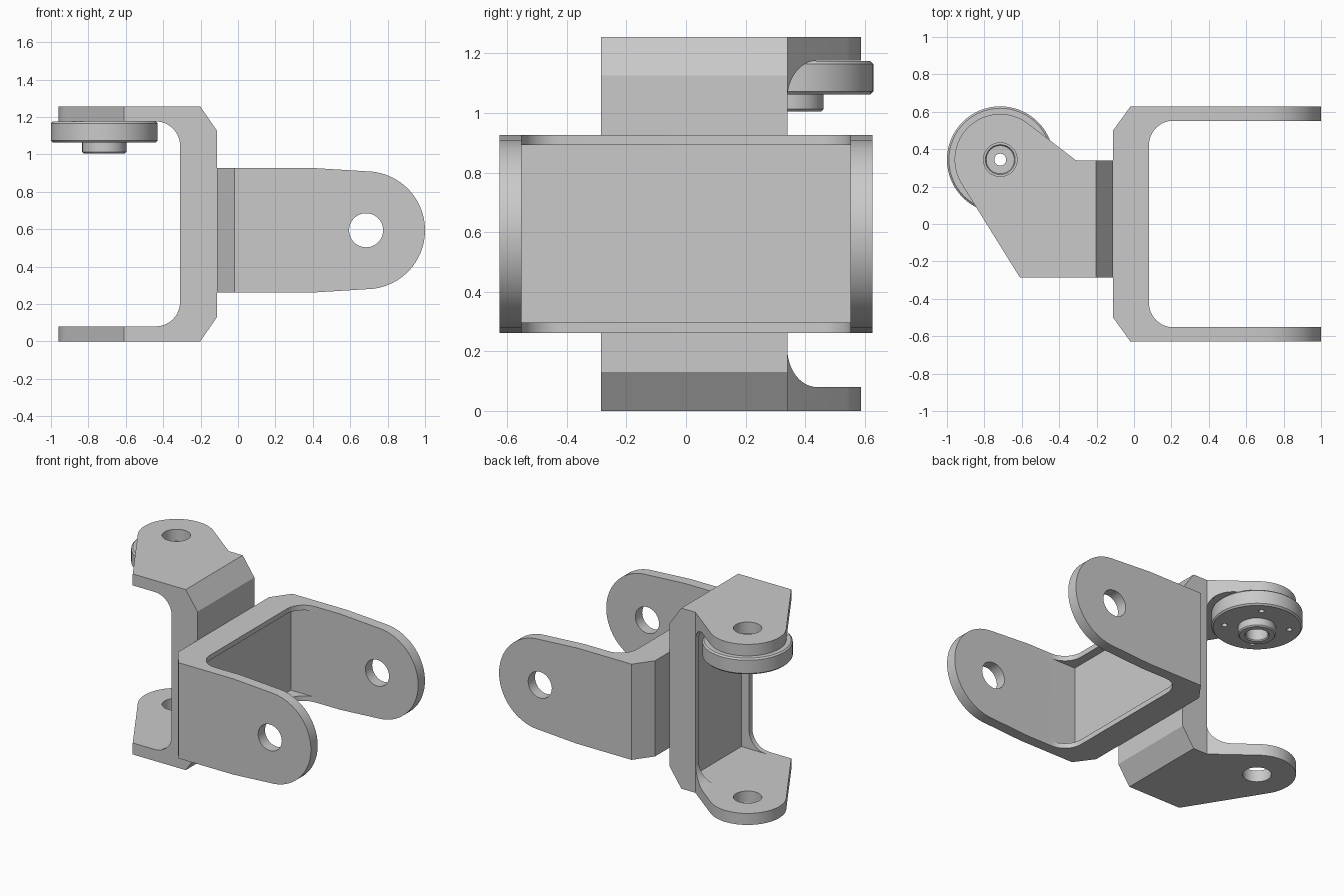
import bpy, bmesh
from math import sin, cos, radians, pi
from mathutils import Vector

cube = bpy.data.objects.get("Cube")
if cube:
    bpy.data.objects.remove(cube, do_unlink=True)

# One plain grey metal
metal = bpy.data.materials.new("grey_metal")
metal.use_nodes = True
GREY = (0.59, 0.59, 0.59, 1)
metal.diffuse_color = GREY
metal.node_tree.nodes["Principled BSDF"].inputs["Base Color"].default_value = GREY


def add_object(name, bm):
    bmesh.ops.recalc_face_normals(bm, faces=bm.faces)
    mesh = bpy.data.meshes.new(name)
    bm.to_mesh(mesh)
    bm.free()
    mesh.materials.append(metal)
    ob = bpy.data.objects.new(name, mesh)
    bpy.context.collection.objects.link(ob)
    return ob


def arc(cx, cy, r, start, end, n=16):
    """Points along an arc, angles in degrees."""
    angles = [radians(start + (end - start) * i / n) for i in range(n + 1)]
    return [(cx + r * cos(a), cy + r * sin(a)) for a in angles]


def prism(name, pts, axis, lo, hi):
    """Extrude a closed 2D outline along y or z."""
    place = {"z": lambda u, v: (u, v, lo), "y": lambda u, v: (u, lo, v)}[axis]
    bm = bmesh.new()
    face = bm.faces.new([bm.verts.new(place(u, v)) for u, v in pts])
    out = bmesh.ops.extrude_face_region(bm, geom=[face])
    move = Vector((0, 0, hi - lo)) if axis == "z" else Vector((0, hi - lo, 0))
    bmesh.ops.translate(bm, vec=move, verts=[v for v in out["geom"] if isinstance(v, bmesh.types.BMVert)])
    return add_object(name, bm)


def rod(cx, cy, r, axis, lo, hi, n=48):
    return prism("cutter", arc(cx, cy, r, 0, 360, n)[:-1], axis, lo, hi)


def block(x0, x1, y0, y1, z0, z1):
    return prism("cutter", [(x0, y0), (x1, y0), (x1, y1), (x0, y1)], "z", z0, z1)


def combine(ob, tool, operation):
    """Apply a boolean and discard the helper."""
    mod = ob.modifiers.new("cut", "BOOLEAN")
    mod.operation, mod.object, mod.solver = operation, tool, "EXACT"
    graph = bpy.context.evaluated_depsgraph_get()
    mesh = bpy.data.meshes.new_from_object(ob.evaluated_get(graph))
    ob.modifiers.clear()
    ob.data = mesh
    bpy.data.objects.remove(tool, do_unlink=True)


def smooth(ob):
    bpy.ops.object.select_all(action="DESELECT")
    ob.select_set(True)
    bpy.context.view_layer.objects.active = ob
    bpy.ops.object.shade_smooth_by_angle(angle=radians(25))


def channel(tip, back, inner, side, half, wall, corner, fillet):
    """U outline, symmetric about v = side, opening toward tip."""
    s = 1 if tip > back else -1
    inside = half - wall
    upper = [(tip, half), (back + s * corner[0], half), (back, half - corner[1])]
    lower = [(u, -v) for u, v in reversed(upper)]
    bend = [(inner + s * (fillet - fillet * cos(a)), inside - fillet + fillet * sin(a))
            for a in [pi / 2 * i / 12 for i in range(13)]]
    inner_path = [(tip, -inside)] + [(u, -v) for u, v in reversed(bend)] + bend + [(tip, inside)]
    return [(u, v + side) for u, v in upper + lower + inner_path]


RIM = 0.035     # width of the filleted lips beside each web pocket
DEPTH = 0.06    # how far the pocket sinks into the web

# Front yoke: U channel lying flat with rounded upright arms
front_yoke = prism("front_yoke", channel(1.1, -0.112, 0.08, 0, 0.627, 0.075, (0.092, 0.127), 0.13),
                   "z", 0.2, 1.0)
LOW, HIGH = 0.261, 0.927
arm_side = [(-0.3, LOW), (0.4, LOW)] + arc(0.685, 0.594, 0.315, -84, 84, 40) + [(0.4, HIGH), (-0.3, HIGH)]
combine(front_yoke, prism("cutter", arm_side, "y", -0.8, 0.8), "INTERSECT")
combine(front_yoke, rod(0.685, 0.594, 0.091, "y", -0.9, 0.9), "DIFFERENCE")
# Square pocket leaves the fillets only as thin lips
combine(front_yoke, block(0.08 - DEPTH, 0.25, -0.552, 0.552, LOW + RIM, HIGH - RIM), "DIFFERENCE")
smooth(front_yoke)

# Rear yoke: upright U channel whose arms swing to the back
PX, PY = -0.715, 0.344
FRONT, BACK = -0.286, 0.34
rear_yoke = prism("rear_yoke", channel(-1.1, -0.112, -0.31, 0.628, 0.628, 0.08, (0.09, 0.13), 0.13),
                  "y", -0.4, 0.8)
arm_plan = [(-0.05, FRONT), (-0.05, BACK), (-0.31, BACK)]
arm_plan += arc(PX, PY, 0.244, 53, 212, 40) + [(-0.61, FRONT)]
combine(rear_yoke, prism("cutter", arm_plan, "z", -0.2, 1.5), "INTERSECT")
combine(rear_yoke, rod(PX, PY, 0.09, "z", -0.3, 1.6), "DIFFERENCE")
combine(rear_yoke, block(-0.48, -0.31 + DEPTH, FRONT + RIM, BACK - RIM, 0.08, 1.176), "DIFFERENCE")
smooth(rear_yoke)

# Pivot disc: lathed bearing with a hub and a stepped bore
section = [(0.032, 1.165), (0.075, 1.165), (0.08, 1.175), (0.275, 1.175), (0.285, 1.165),
           (0.285, 1.073), (0.275, 1.063), (0.118, 1.063), (0.118, 1.013), (0.11, 1.005),
           (0.077, 1.005), (0.07, 1.012), (0.07, 1.1), (0.032, 1.1)]
bm = bmesh.new()
verts = [bm.verts.new((PX + r, PY, z)) for r, z in section]
edges = [bm.edges.new((verts[i - 1], verts[i])) for i in range(len(verts))]
bmesh.ops.spin(bm, geom=verts + edges, cent=(PX, PY, 0), axis=(0, 0, 1), angle=2 * pi, steps=64)
bmesh.ops.remove_doubles(bm, verts=bm.verts, dist=0.0005)
pivot_disc = add_object("pivot_disc", bm)
# Four small screw holes around the hub
for x, y in arc(PX, PY, 0.205, 58, 328, 3):
    combine(pivot_disc, rod(x, y, 0.018, "z", 1.0, 1.13, 16), "DIFFERENCE")
smooth(pivot_disc)
